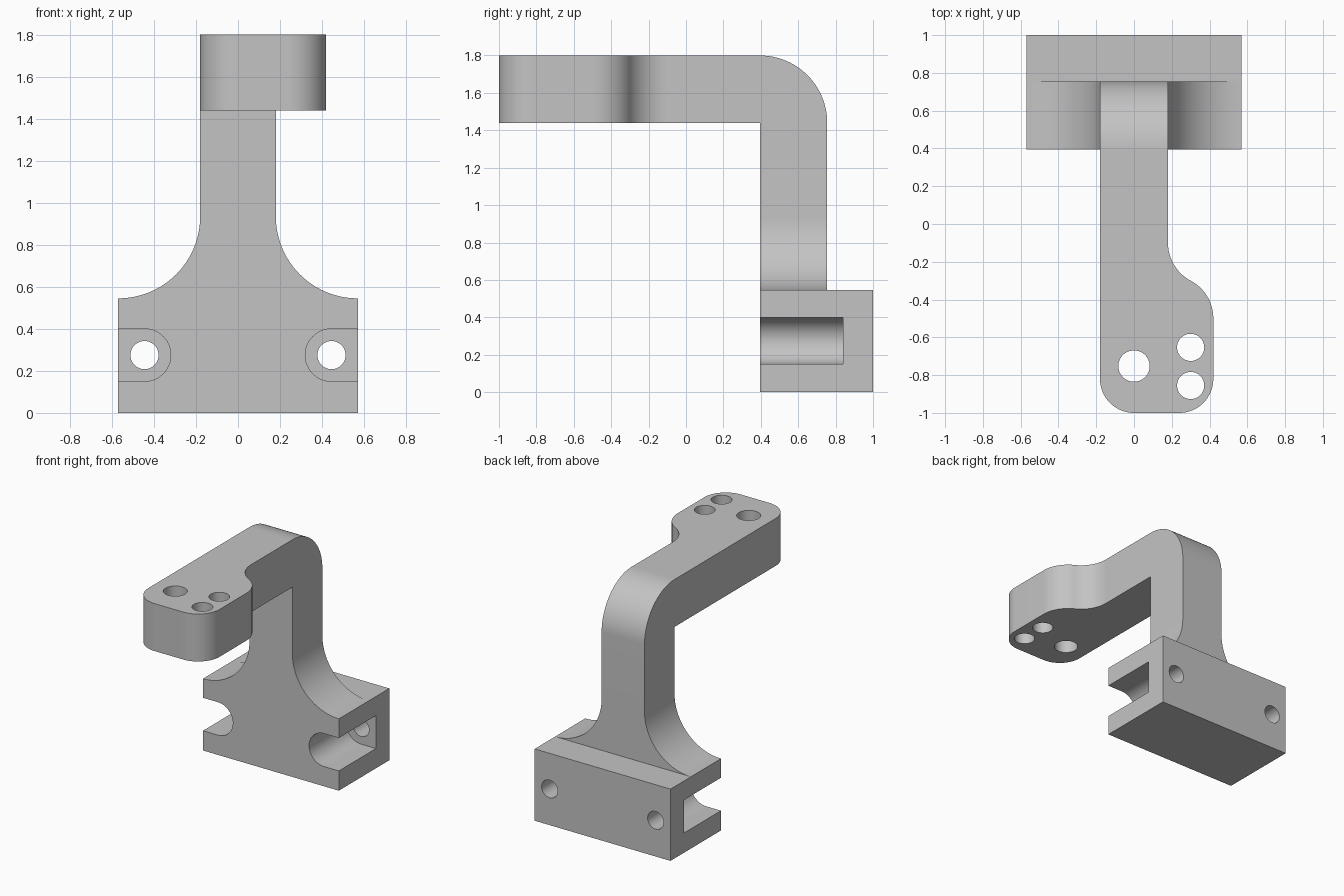
import bpy, bmesh, math

cube = bpy.data.objects.get("Cube")
if cube:
    bpy.data.objects.remove(cube, do_unlink=True)

grey = bpy.data.materials.new("machined grey")
grey.use_nodes = True
colour = (0.55, 0.55, 0.55, 1)
grey.diffuse_color = colour
grey.node_tree.nodes["Principled BSDF"].inputs["Base Color"].default_value = colour

# Key dimensions
HALF_W, HALF_COL = 0.57, 0.18
FRONT, COL_BACK, BACK = 0.395, 0.755, 1.0
BASE_TOP, ARM_LOW, TOP = 0.545, 1.44, 1.8
PLACE = {"x": lambda u, v, t: (t, u, v),
         "y": lambda u, v, t: (u, t, v),
         "z": lambda u, v, t: (u, v, t)}


def arc(cu, cv, r, start, end, n=24):
    """Points along a circular arc, angles in degrees."""
    angles = [math.radians(start + (end - start) * i / n) for i in range(n + 1)]
    return [(cu + r * math.cos(a), cv + r * math.sin(a)) for a in angles]


def extrude(name, profile, axis, low, high):
    """Solid made by sweeping a flat profile along one axis."""
    bm = bmesh.new()
    face = bm.faces.new([bm.verts.new(PLACE[axis](u, v, low)) for u, v in profile])
    swept = bmesh.ops.extrude_face_region(bm, geom=[face], use_keep_orig=True)
    shift = PLACE[axis](0, 0, high - low)
    bmesh.ops.translate(bm, vec=shift,
                        verts=[g for g in swept["geom"] if isinstance(g, bmesh.types.BMVert)])
    bmesh.ops.recalc_face_normals(bm, faces=bm.faces[:])
    mesh = bpy.data.meshes.new(name)
    bm.to_mesh(mesh)
    bm.free()
    mesh.materials.append(grey)
    obj = bpy.data.objects.new(name, mesh)
    bpy.context.collection.objects.link(obj)
    return obj


def combine(target, tool, operation):
    """Apply a boolean and discard the tool."""
    mod = target.modifiers.new(operation, "BOOLEAN")
    mod.object, mod.operation, mod.solver = tool, operation, "EXACT"
    bpy.context.view_layer.objects.active = target
    bpy.ops.object.modifier_apply(modifier=mod.name)
    bpy.data.objects.remove(tool, do_unlink=True)


def circle(u, v, r):
    return arc(u, v, r, 0, 360, 40)[:-1]


# Base and flared column share one mirrored front profile
flare = HALF_W - HALF_COL
half = [(HALF_W, 0)] + arc(HALF_W, BASE_TOP + flare, flare, 270, 180) + [(HALF_COL, TOP)]
outline = half + [(-x, z) for x, z in reversed(half)]
bracket = extrude("mounting_bracket", outline, "y", FRONT, BACK)

# Cut away behind the column and round the elbow
behind = [(1.1, BASE_TOP), (COL_BACK, BASE_TOP)]
behind += arc(FRONT, ARM_LOW, COL_BACK - FRONT, 0, 90) + [(FRONT, 1.9), (1.1, 1.9)]
combine(bracket, extrude("rear_cutter", behind, "x", -1, 1), "DIFFERENCE")

# Arm with an S-curved offset pad and rounded end
pad_x, bend, sweep, corner = 0.42, 0.2267, 61.93, 0.18
plan = [(-HALF_COL, FRONT)]
plan += arc(-HALF_COL + corner, -1 + corner, corner, 180, 270)
plan += arc(pad_x - corner, -1 + corner, corner, 270, 360)
plan += arc(pad_x - bend, -0.5, bend, 0, sweep)
plan += arc(HALF_COL + bend, -0.1, bend, 180 + sweep, 180)[1:]
plan += [(HALF_COL, FRONT)]
combine(bracket, extrude("arm", plan, "z", ARM_LOW, TOP), "UNION")

# Vertical holes in the pad
for x, y, r in ((0, -0.752, 0.083), (0.3, -0.653, 0.072), (0.3, -0.855, 0.072)):
    combine(bracket, extrude("pad_hole", circle(x, y, r), "z", 1.3, 1.9), "DIFFERENCE")

# Side slots open to the front, each with a bolt hole through the back
for side in (-1, 1):
    slot = [(0.7, 0.4)] + arc(0.445, 0.275, 0.125, 90, 270) + [(0.7, 0.15)]
    slot = [(side * x, z) for x, z in slot]
    combine(bracket, extrude("slot", slot, "y", 0.2, 0.84), "DIFFERENCE")
    hole = circle(side * 0.445, 0.275, 0.067)
    combine(bracket, extrude("bolt_hole", hole, "y", 0.7, 1.1), "DIFFERENCE")

# Smooth the curves, keep machined edges crisp
bpy.ops.object.select_all(action="DESELECT")
bracket.select_set(True)
bpy.context.view_layer.objects.active = bracket
bpy.ops.object.shade_smooth_by_angle(angle=math.radians(30))
